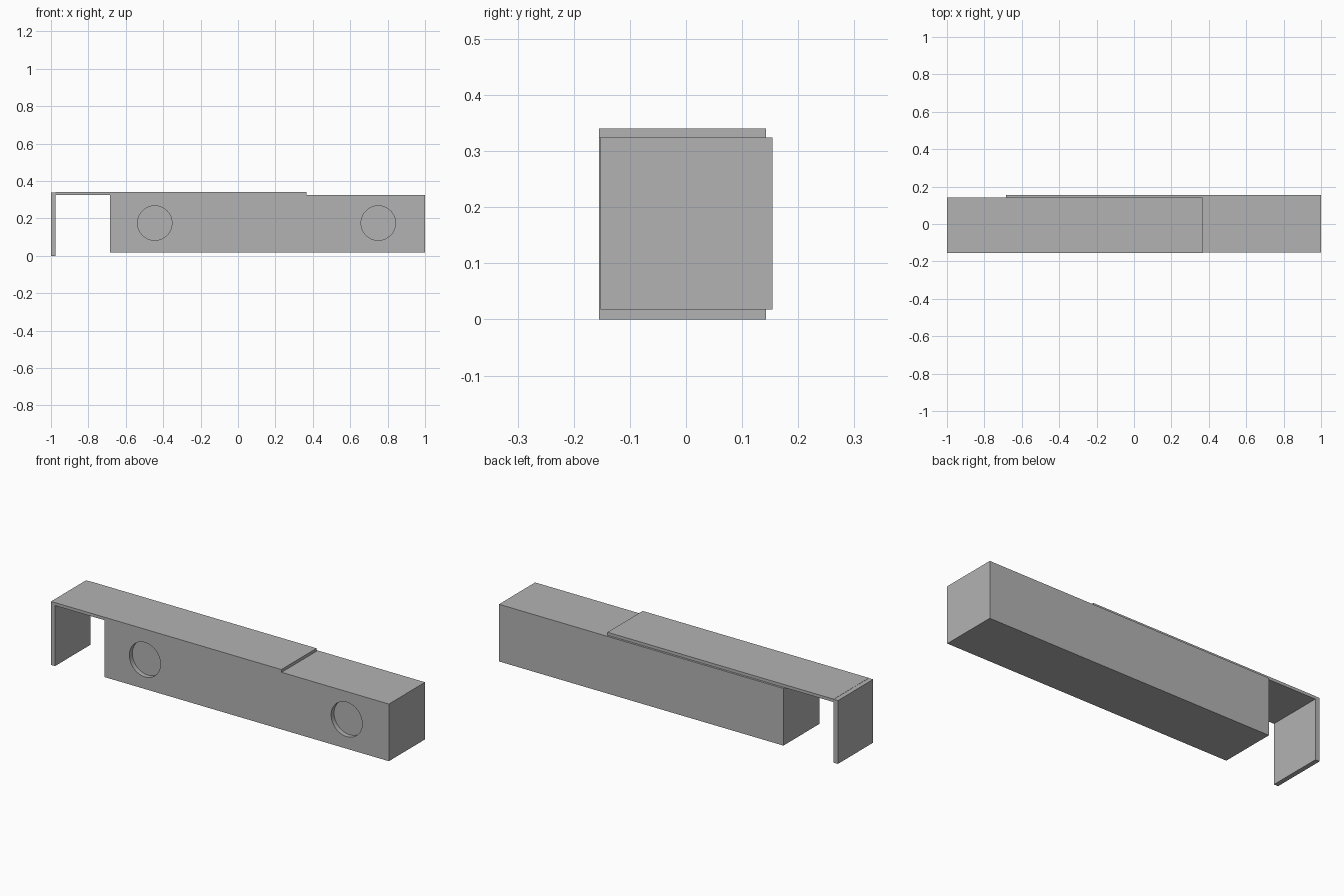
import bpy
import bmesh
from math import pi
from mathutils import Matrix

cube = bpy.data.objects.get("Cube")
if cube:
    bpy.data.objects.remove(cube, do_unlink=True)

grey = bpy.data.materials.new("plain grey")
grey.use_nodes = True
colour = (0.45, 0.45, 0.45, 1)
grey.diffuse_color = colour
grey.node_tree.nodes["Principled BSDF"].inputs["Base Color"].default_value = colour


def finish(name, bm):
    mesh = bpy.data.meshes.new(name)
    bm.to_mesh(mesh)
    bm.free()
    mesh.materials.append(grey)
    obj = bpy.data.objects.new(name, mesh)
    bpy.context.collection.objects.link(obj)
    return obj


def box(name, low, high):
    bm = bmesh.new()
    bmesh.ops.create_cube(bm, size=1)
    for v in bm.verts:
        v.co = [(a + b) / 2 + c * (b - a) for a, b, c in zip(low, high, v.co)]
    return finish(name, bm)


# Main beam
FRONT = -0.152
beam = box("beam", (-0.685, FRONT, 0.018), (1, 0.154, 0.324))

# Shallow round recesses in the front of the beam
DEPTH = 0.025
for side, x in (("right", -0.445), ("left", 0.75)):
    bm = bmesh.new()
    place = Matrix.Translation((x, FRONT, 0.175)) @ Matrix.Rotation(pi / 2, 4, "X")
    bmesh.ops.create_cone(bm, cap_ends=True, segments=64, radius1=0.092,
                          radius2=0.092, depth=2 * DEPTH, matrix=place)
    cutter = finish(side + "_recess_cutter", bm)
    cutter.hide_render = True
    cutter.hide_set(True)
    cutter.display_type = "WIRE"
    cut = beam.modifiers.new(side + "_recess", "BOOLEAN")
    cut.operation = "DIFFERENCE"
    cut.solver = "EXACT"
    cut.object = cutter

# Smooth only the curved recess walls
bpy.context.view_layer.objects.active = beam
beam.select_set(True)
for name in [m.name for m in beam.modifiers]:
    bpy.ops.object.modifier_apply(modifier=name)
bpy.ops.object.shade_smooth_by_angle()

# Overhanging cover plate and its hanging end leg
box("cover_plate", (-0.975, -0.155, 0.324), (0.365, 0.143, 0.34))
box("end_leg", (-1, -0.155, 0), (-0.975, 0.143, 0.339))
